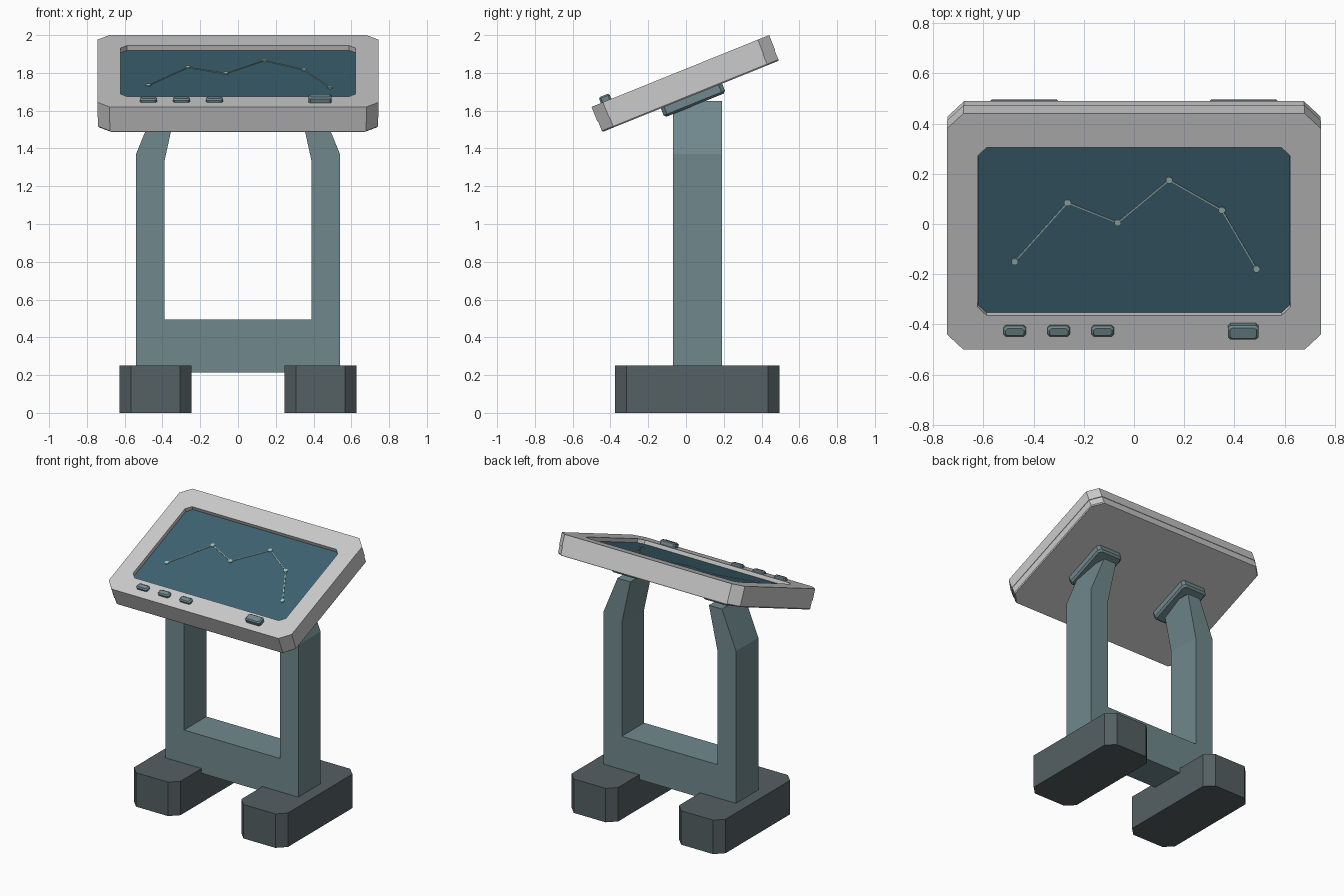
import bpy, bmesh, math
from mathutils import Matrix, Vector

if "Cube" in bpy.data.objects:
    bpy.data.objects.remove(bpy.data.objects["Cube"])


def material(name, rgb):
    m = bpy.data.materials.new(name)
    m.diffuse_color = (*rgb, 1)
    m.use_nodes = True
    m.node_tree.nodes["Principled BSDF"].inputs["Base Color"].default_value = m.diffuse_color
    return m


SHELL = material("light shell", (0.60, 0.62, 0.61))
STEEL = material("blue grey metal", (0.16, 0.25, 0.27))
DARK = material("dark base", (0.09, 0.115, 0.125))
GLASS = material("screen glass", (0.045, 0.12, 0.16))
TRACE = material("trace", (0.35, 0.52, 0.50))

# Frame of the tilted console: origin at the middle of its top face
TILT = Matrix.Translation((0, -0.03, 1.81)) @ Matrix.Rotation(math.radians(22), 4, 'X')


def octagon(w, d, c, z, x=0, y=0):
    """Rectangle w by d with corners cut by c, at height z."""
    a, b = w / 2, d / 2
    pts = [(-a + c, -b), (a - c, -b), (a, -b + c), (a, b - c),
           (a - c, b), (-a + c, b), (-a, b - c), (-a, -b + c)]
    return [Vector((x + p, y + q, z)) for p, q in pts]


def loft(name, loops, mat, matrix=Matrix()):
    """Closed solid through a stack of matching loops."""
    bm = bmesh.new()
    rings = [[bm.verts.new(p) for p in loop] for loop in loops]
    for lo, hi in zip(rings, rings[1:]):
        n = len(lo)
        for i in range(n):
            j = (i + 1) % n
            bm.faces.new((lo[i], lo[j], hi[j], hi[i]))
    bm.faces.new(rings[0][::-1])
    bm.faces.new(rings[-1])
    bmesh.ops.recalc_face_normals(bm, faces=bm.faces)
    me = bpy.data.meshes.new(name)
    bm.to_mesh(me)
    bm.free()
    me.materials.append(mat)
    ob = bpy.data.objects.new(name, me)
    ob.matrix_world = matrix
    bpy.context.collection.objects.link(ob)
    return ob


# Feet and mounting plates, left and right
for side, s in (("left", -1), ("right", 1)):
    loft(f"{side}_foot", [octagon(0.38, 0.87, 0.06, z, s * 0.4375, 0.06)
                          for z in (0, 0.25)], DARK)
    loft(f"{side}_mount_plate",
         [octagon(0.185, 0.325, 0.015, -0.197, s * 0.375, 0.005),
          octagon(0.21, 0.35, 0.02, -0.185, s * 0.375, 0.005),
          octagon(0.21, 0.35, 0.02, -0.143, s * 0.375, 0.005)], STEEL, TILT)

# U-shaped stand: two legs leaning in at the top, joined by a low beam
half = [(0.54, 0.215), (0.54, 1.37), (0.425, 1.65), (0.32, 1.65), (0.39, 1.33), (0.39, 0.495)]
outline = half + [(-x, z) for x, z in reversed(half)]
loft("stand_frame", [[Vector((x, y, z)) for x, z in outline] for y in (-0.07, 0.19)], STEEL)

# Console: back shell, and bezel with the screen recess
W, D = 1.49, 1.014
loft("back_shell", [octagon(W - 0.016, D - 0.012, 0.065, -0.145),
                    octagon(W - 0.006, D - 0.006, 0.065, -0.138),
                    octagon(W - 0.006, D - 0.006, 0.065, -0.085)], SHELL, TILT)
loft("bezel", [octagon(W, D, 0.065, -0.085), octagon(W, D, 0.065, 0),
               octagon(1.245, 0.72, 0.035, 0), octagon(1.245, 0.72, 0.035, -0.045)],
     SHELL, TILT)
loft("screen", [octagon(1.244, 0.719, 0.035, z) for z in (-0.044, -0.027)], GLASS, TILT)

# Line graph on the screen
nodes = [(-0.475, -0.139), (-0.265, 0.114), (-0.065, 0.028),
         (0.14, 0.211), (0.35, 0.082), (0.488, -0.171)]
for i, (x, y) in enumerate(nodes):
    loft(f"graph_dot_{i + 1}", [octagon(0.027, 0.027, 0.008, z, x, y)
                                for z in (-0.028, -0.021)], TRACE, TILT)
for i, (a, b) in enumerate(zip(nodes, nodes[1:])):
    a, b = Vector(a), Vector(b)
    n = (b - a).orthogonal().normalized() * 0.0025
    loft(f"graph_line_{i + 1}", [[Vector((*p, z)) for p in (a - n, b - n, b + n, a + n)]
                                 for z in (-0.028, -0.023)], TRACE, TILT)

# Buttons along the lower bezel
for i, (x, w, d, h) in enumerate([(-0.475, 0.09, 0.045, 0.02), (-0.3, 0.09, 0.045, 0.02),
                                  (-0.125, 0.09, 0.045, 0.02), (0.435, 0.122, 0.06, 0.032)]):
    loft(f"button_{i + 1}", [octagon(w, d, 0.01, -0.005, x, -0.424),
                             octagon(w, d, 0.01, h - 0.008, x, -0.424),
                             octagon(w - 0.016, d - 0.016, 0.008, h, x, -0.424)], STEEL, TILT)
